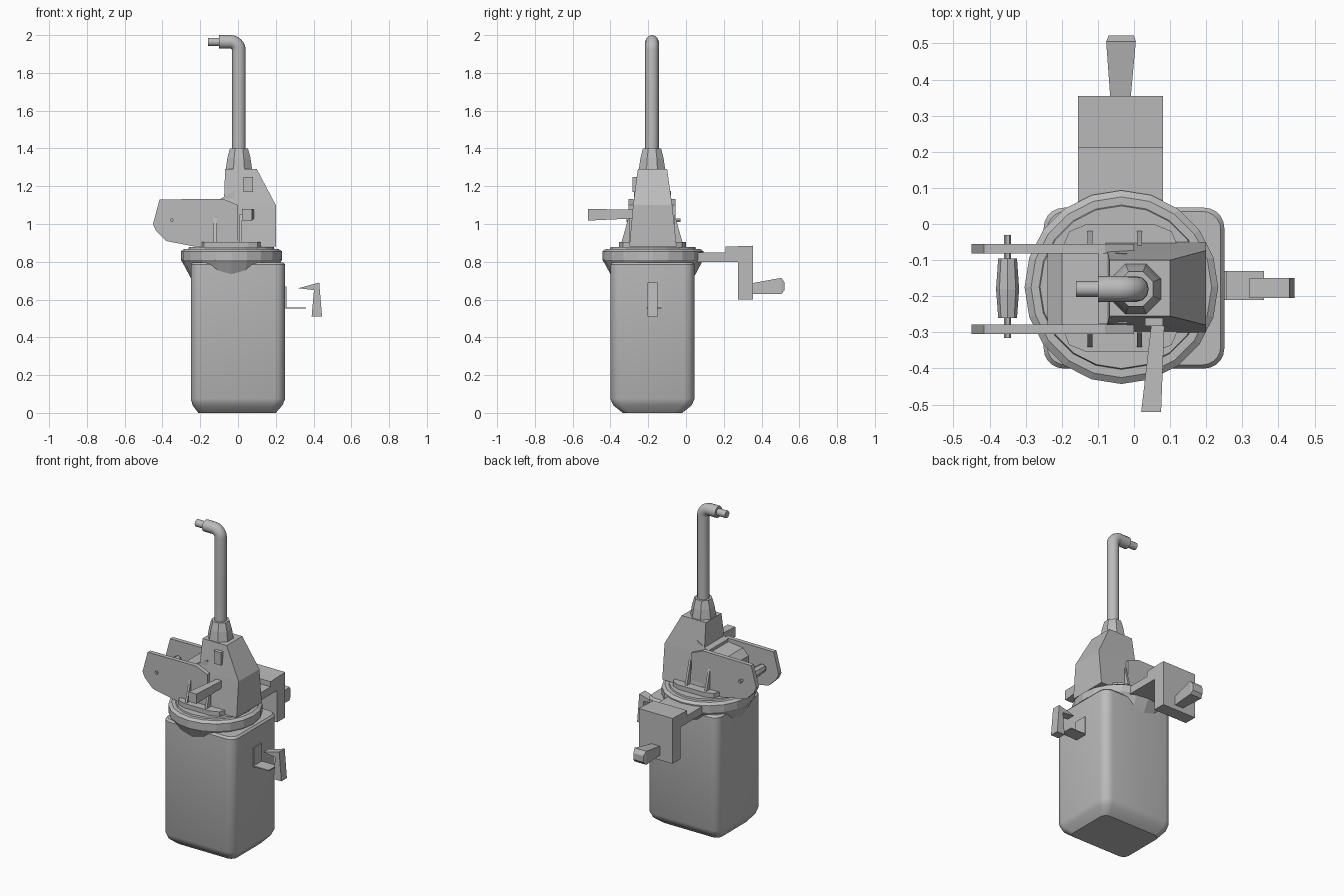
import bpy, bmesh, math
from mathutils import Vector

old = bpy.data.objects.get("Cube")
if old:
    bpy.data.objects.remove(old, do_unlink=True)

grey = bpy.data.materials.new("plain_grey")
grey.use_nodes = True
grey.diffuse_color = (0.5, 0.5, 0.5, 1)
grey.node_tree.nodes["Principled BSDF"].inputs["Base Color"].default_value = (0.5, 0.5, 0.5, 1)

CY = -0.18   # shared centre line of pump, body and pipe


def loft(name, rings, smooth=False):
    """Skin a stack of equal-length point loops and cap both ends."""
    bm = bmesh.new()
    loops = [[bm.verts.new(p) for p in ring] for ring in rings]
    n = len(loops[0])
    for a, b in zip(loops, loops[1:]):
        for i in range(n):
            j = (i + 1) % n
            bm.faces.new((a[i], a[j], b[j], b[i]))
    bm.faces.new(loops[0][::-1])
    bm.faces.new(loops[-1])
    bmesh.ops.recalc_face_normals(bm, faces=bm.faces)
    mesh = bpy.data.meshes.new(name)
    bm.to_mesh(mesh)
    bm.free()
    obj = bpy.data.objects.new(name, mesh)
    bpy.context.collection.objects.link(obj)
    finish(obj, smooth)
    return obj


def finish(obj, smooth):
    obj.data.materials.append(grey)
    if smooth:
        bpy.ops.object.select_all(action='DESELECT')
        obj.select_set(True)
        bpy.context.view_layer.objects.active = obj
        bpy.ops.object.shade_smooth_by_angle(angle=math.radians(35))


def rect(x0, x1, y0, y1, z):
    return [(x0, y0, z), (x1, y0, z), (x1, y1, z), (x0, y1, z)]


def box(name, x0, x1, y0, y1, z0, z1):
    return loft(name, [rect(x0, x1, y0, y1, z0), rect(x0, x1, y0, y1, z1)])


def rounded(x0, x1, y0, y1, z, r, steps=5):
    pts = []
    corners = [(x1 - r, y1 - r), (x0 + r, y1 - r), (x0 + r, y0 + r), (x1 - r, y0 + r)]
    for q, (cx, cy) in enumerate(corners):
        for s in range(steps + 1):
            a = math.pi / 2 * (q + s / steps)
            pts.append((cx + r * math.cos(a), cy + r * math.sin(a), z))
    return pts


def circle(cx, cy, z, r, n, turn=0.0):
    return [(cx + r * math.cos(turn + math.tau * i / n),
             cy + r * math.sin(turn + math.tau * i / n), z) for i in range(n)]


def side_plate(name, profile, y0, y1):
    return loft(name, [[(x, y, z) for x, z in profile] for y in (y0, y1)])


def tube(name, points, radius, sides=4):
    curve = bpy.data.curves.new(name, 'CURVE')
    curve.dimensions = '3D'
    curve.bevel_depth = radius
    curve.bevel_resolution = sides
    curve.use_fill_caps = True
    spline = curve.splines.new('POLY')
    spline.points.add(len(points) - 1)
    for sp, p in zip(spline.points, points):
        sp.co = (*p, 1)
    obj = bpy.data.objects.new(name, curve)
    bpy.context.collection.objects.link(obj)
    bpy.ops.object.select_all(action='DESELECT')
    obj.select_set(True)
    bpy.context.view_layer.objects.active = obj
    bpy.ops.object.convert(target='MESH')
    finish(bpy.context.view_layer.objects.active, True)


# Container with rounded upright edges and a chamfered foot
loft("container", [
    rounded(-0.21, 0.2, -0.335, -0.02, 0, 0.04),
    rounded(-0.24, 0.235, -0.385, 0.03, 0.04, 0.05),
    rounded(-0.25, 0.25, -0.4, 0.045, 0.075, 0.055),
    rounded(-0.25, 0.25, -0.4, 0.045, 0.785, 0.055),
    rounded(-0.24, 0.24, -0.39, 0.035, 0.797, 0.05)], smooth=True)

# Clamp ring over the container, with a tapered underside and raised lid
RX, RY = -0.035, -0.175
loft("clamp_ring", [circle(RX, RY, z, r, 20) for z, r in
                    ((0.715, 0.215), (0.795, 0.258), (0.81, 0.268), (0.855, 0.268), (0.868, 0.25))])
loft("ring_lid", [circle(RX, RY, z, r, 20) for z, r in ((0.86, 0.23), (0.877, 0.225))])
loft("pump_base", [rounded(-0.2, 0.125, -0.355, 0.0, z, 0.07, 2) for z in (0.865, 0.905)])

# Pump head tapering to the pipe collar
loft("pump_head", [rect(-0.08, 0.2, -0.3, -0.05, 0.88),
                   rect(-0.075, 0.2, -0.28, -0.073, 1.1),
                   rect(-0.068, 0.1, -0.255, -0.1, 1.29)])
side_plate("head_shoulder", [(-0.1, 1.1), (-0.1, 1.13), (-0.07, 1.145), (-0.02, 1.175), (-0.02, 1.1)],
           -0.275, -0.08)
box("head_front_tab", 0.03, 0.08, -0.283, -0.24, 1.17, 1.25)

# Two handle arms, the web joining them and the grip roller
arm = [(-0.45, 1.0), (-0.415, 1.13), (-0.08, 1.133), (0.0, 1.1), (0.0, 0.88),
       (-0.2, 0.875), (-0.38, 0.91), (-0.435, 0.965)]
for label, side in (("front", -1), ("back", 1)):
    outer, inner = CY + side * 0.125, CY + side * 0.098
    side_plate(label + "_arm", arm, outer, inner)
    # Thin stiffening ribs on the outside of each arm
    for i, x in enumerate((-0.122, 0.015)):
        loft(f"{label}_rib_{i + 1}", [[(x + d, CY + side * 0.12, 0.89),
                                      (x + d, CY + side * 0.165, 0.89),
                                      (x + d, CY + side * 0.12, 1.05)] for d in (-0.007, 0.007)])
side_plate("arm_web", [(-0.24, 0.9), (-0.24, 1.06), (-0.2, 1.1), (-0.07, 1.115), (-0.07, 0.9)], -0.28, -0.08)
loft("grip_roller", [[(-0.35 + r * math.cos(math.tau * i / 8), y, 1.02 + r * math.sin(math.tau * i / 8))
                      for i in range(8)] for y, r in ((-0.26, 0.026), (-0.18, 0.032), (-0.095, 0.026))])
tube("roller_pin", [(-0.35, -0.315, 1.02), (-0.35, -0.03, 1.02)], 0.01, 1)

# Front lever, flaring towards its end
loft("front_lever", [[(a, y, c), (b, y, c), (b, y, d), (a, y, d)] for a, b, c, d, y in
                     ((0.05, 0.085, 1.03, 1.075, -0.26), (0.02, 0.075, 1.018, 1.08, -0.52))])

# Faceted collar and bent outlet pipe
PX = 0.005
loft("pipe_collar", [circle(PX, CY, z, r, 8, math.pi / 8) for z, r in
                     ((1.28, 0.077), (1.35, 0.066), (1.4, 0.052))])
R, TOP = 0.045, 1.964
bend = [(PX - R + R * math.cos(a), CY, TOP - R + R * math.sin(a))
        for a in [math.pi / 2 * i / 8 for i in range(9)]]
tube("outlet_pipe", [(PX, CY, 1.33)] + bend + [(-0.1, CY, TOP)], 0.036)
tube("outlet_nozzle", [(-0.09, CY, TOP), (-0.16, CY, TOP)], 0.022)

# Stepped rear bracket with its peg
step = [(0.0, 0.8), (0.275, 0.8), (0.275, 0.6), (0.355, 0.6), (0.355, 0.885),
        (0.21, 0.88), (0.21, 0.848), (0.0, 0.848)]
loft("rear_bracket", [[(x, y, z) for y, z in step] for x in (-0.155, 0.08)])
loft("rear_peg", [[(a, y, c), (b, y, c), (b, y, d), (a, y, d)] for a, b, c, d, y in
                  ((-0.065, -0.01, 0.63, 0.685, 0.34), (-0.077, 0.005, 0.63, 0.715, 0.505),
                   (-0.07, 0.0, 0.65, 0.69, 0.522))])

# Small side mount: wall pad, ledge and bent catch
box("side_mount_pad", 0.245, 0.257, -0.21, -0.13, 0.555, 0.67)
box("side_mount_ledge", 0.25, 0.36, -0.21, -0.13, 0.552, 0.559)
side_plate("side_catch", [(0.32, 0.66), (0.43, 0.69), (0.445, 0.51), (0.39, 0.51), (0.402, 0.65)],
           -0.205, -0.15)
